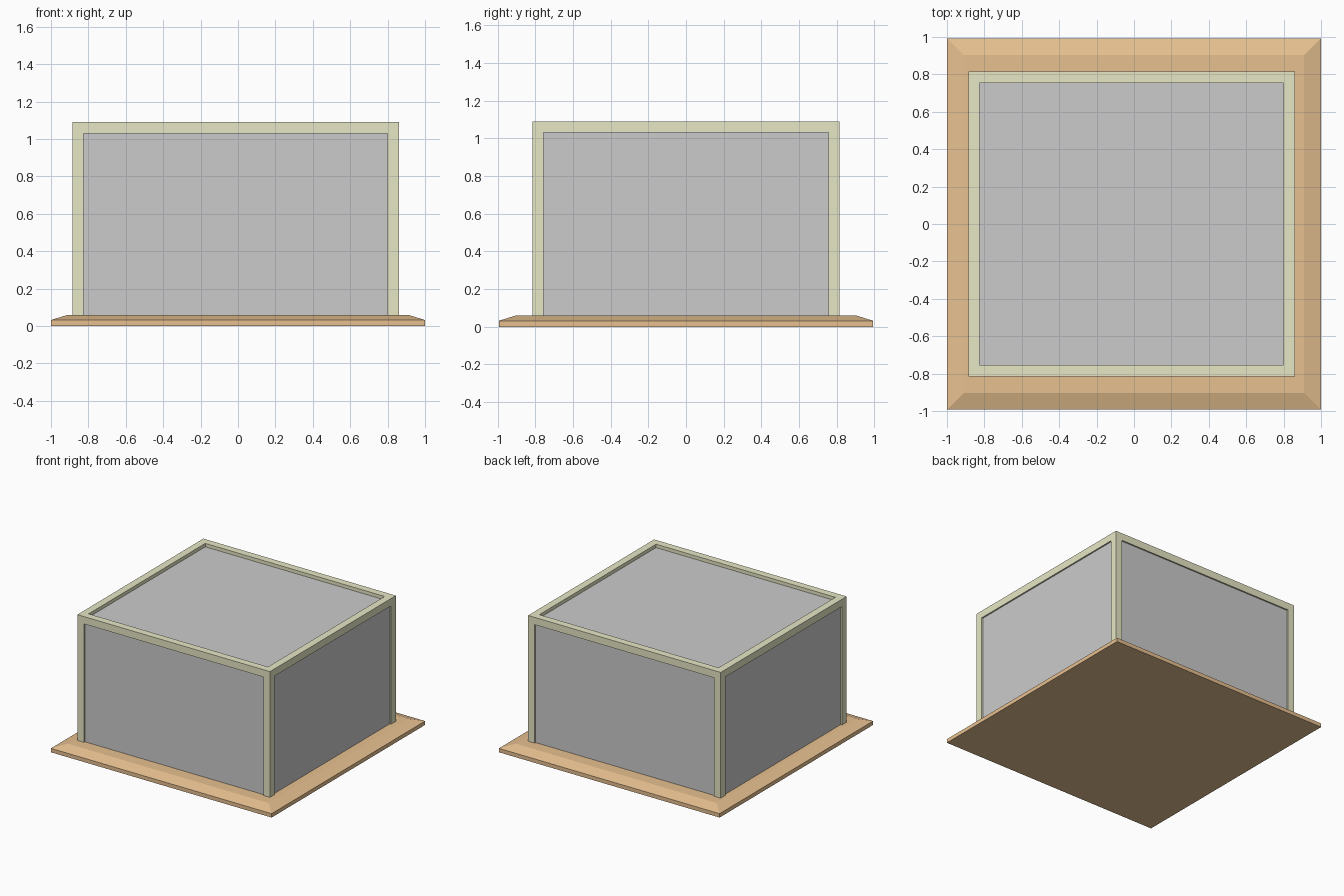
import bpy, bmesh

if "Cube" in bpy.data.objects:
    bpy.data.objects.remove(bpy.data.objects["Cube"])

# Overall case extents
X0, X1 = -0.885, 0.86
Y = 0.815
Z0, Z1 = 0.06, 1.09
W = 0.06          # frame bar width
SIDE, TOP = 0.012, 0.028   # glass recess on the sides and the top
T = 0.02          # glass thickness


def material(name, color):
    m = bpy.data.materials.new(name)
    m.diffuse_color = color
    m.use_nodes = True
    m.node_tree.nodes["Principled BSDF"].inputs["Base Color"].default_value = m.diffuse_color
    return m


wood = material("wood", (0.80, 0.53, 0.28, 1))
trim = material("pale_trim", (0.80, 0.80, 0.56, 1))


def finish(name, bm, mat):
    bmesh.ops.recalc_face_normals(bm, faces=bm.faces[:])
    me = bpy.data.meshes.new(name)
    bm.to_mesh(me)
    bm.free()
    ob = bpy.data.objects.new(name, me)
    bpy.context.collection.objects.link(ob)
    if mat:
        me.materials.append(mat)
    return ob


def box(name, x, y, z, mat=None):
    bm = bmesh.new()
    bmesh.ops.create_cube(bm, size=1)
    for v in bm.verts:
        v.co = [r[0] if c < 0 else r[1] for c, r in zip(v.co, (x, y, z))]
    return finish(name, bm, mat)


# Base board with a sloped top edge
bm = bmesh.new()
rings = []
for hx, hy, z in ((1, 0.993, 0), (1, 0.993, 0.032), (0.91, 0.903, 0.06)):
    rings.append([bm.verts.new((sx * hx, sy * hy, z))
                  for sx, sy in ((-1, -1), (1, -1), (1, 1), (-1, 1))])
for a, b in zip(rings, rings[1:]):
    for i in range(4):
        j = (i + 1) % 4
        bm.faces.new((a[i], a[j], b[j], b[i]))
bm.faces.new(rings[0][::-1])
bm.faces.new(rings[-1])
finish("base_board", bm, wood)

x_sides = {"left": (X0, X0 + W), "right": (X1 - W, X1)}
y_sides = {"front": (-Y, -Y + W), "back": (Y - W, Y)}

# Corner posts
for xn, xr in x_sides.items():
    for yn, yr in y_sides.items():
        box(f"{yn}_{xn}_post", xr, yr, (Z0, Z1), trim)

# Top rails
for yn, yr in y_sides.items():
    box(f"{yn}_rail", (X0 + W, X1 - W), yr, (Z1 - W, Z1), trim)
for xn, xr in x_sides.items():
    box(f"{xn}_rail", xr, (-Y + W, Y - W), (Z1 - W, Z1), trim)

# Panes set into the frame
inner_x, inner_y, inner_z = (X0 + W, X1 - W), (-Y + W, Y - W), (Z0, Z1 - W)
box("front_pane", inner_x, (-Y + SIDE, -Y + SIDE + T), inner_z)
box("back_pane", inner_x, (Y - SIDE - T, Y - SIDE), inner_z)
box("left_pane", (X0 + SIDE, X0 + SIDE + T), inner_y, inner_z)
box("right_pane", (X1 - SIDE - T, X1 - SIDE), inner_y, inner_z)
box("top_pane", inner_x, inner_y, (Z1 - TOP - T, Z1 - TOP))
